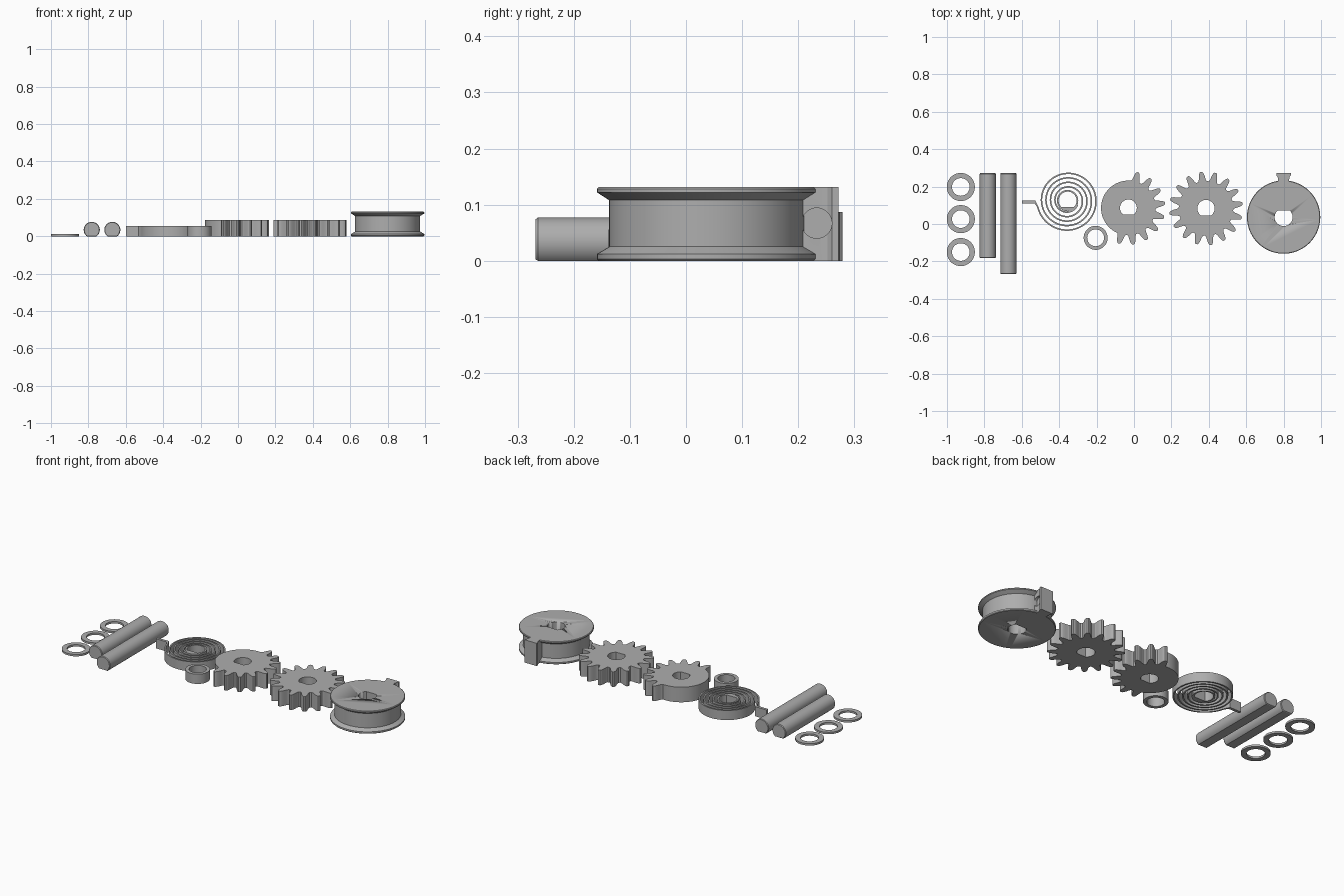
import bpy, bmesh, math
from mathutils import Matrix

if "Cube" in bpy.data.objects:
    bpy.data.objects.remove(bpy.data.objects["Cube"])

grey = bpy.data.materials.new("plain_grey")
grey.diffuse_color = (0.42, 0.42, 0.42, 1)
grey.use_nodes = True
grey.node_tree.nodes["Principled BSDF"].inputs["Base Color"].default_value = grey.diffuse_color


def finish(bm, name, location=(0, 0, 0)):
    bmesh.ops.recalc_face_normals(bm, faces=bm.faces)
    mesh = bpy.data.meshes.new(name)
    bm.to_mesh(mesh)
    bm.free()
    mesh.materials.append(grey)
    ob = bpy.data.objects.new(name, mesh)
    bpy.context.collection.objects.link(ob)
    ob.location = location
    bpy.ops.object.select_all(action='DESELECT')
    bpy.context.view_layer.objects.active = ob
    ob.select_set(True)
    bpy.ops.object.shade_smooth_by_angle(angle=math.radians(30))
    return ob


def prism(name, loops, height, location=(0, 0, 0)):
    """Extrude an outline, with optional holes, upward."""
    bm = bmesh.new()
    edges = []
    for pts in loops:
        vs = [bm.verts.new((x, y, 0)) for x, y in pts]
        edges += [bm.edges.new((vs[i - 1], vs[i])) for i in range(len(vs))]
    bmesh.ops.triangle_fill(bm, edges=edges, use_beauty=True, normal=(0, 0, 1))
    out = bmesh.ops.extrude_face_region(bm, geom=bm.faces[:])
    top = [v for v in out["geom"] if isinstance(v, bmesh.types.BMVert)]
    bmesh.ops.translate(bm, verts=top, vec=(0, 0, height))
    return finish(bm, name, location)


def polar(r, a):
    return (r * math.cos(a), r * math.sin(a))


def circle(r, n=64):
    return [polar(r, math.tau * i / n) for i in range(n)]


def d_shape(r, flat, turn=0.0, n=40):
    """Circle cut by a chord at distance flat below the centre."""
    half = math.acos(flat / r)
    start, span = -math.pi / 2 + half + turn, math.tau - 2 * half
    return [polar(r, start + span * i / n) for i in range(n + 1)]


def gear(first, teeth, total=16, phase=7.5, root=0.146, tip=0.197):
    """Rounded teeth; skipped teeth leave a plain round rim."""
    step = math.tau / total
    tooth = [(-0.42, 0.0), (-0.35, 0.08), (-0.29, 0.25), (-0.24, 0.5),
             (-0.18, 0.75), (-0.12, 0.93), (-0.06, 1.0), (0.06, 1.0),
             (0.12, 0.93), (0.18, 0.75), (0.24, 0.5), (0.29, 0.25),
             (0.35, 0.08), (0.42, 0.0)]
    pts = []
    for k in range(first, first + total):
        a = math.radians(phase) + k * step
        for f, h in tooth:
            lift = h if k < first + teeth else 0
            pts.append(polar(root + (tip - root) * lift, a + f * step))
    return pts


def cut(target, cutter):
    mod = target.modifiers.new("cut", 'BOOLEAN')
    mod.operation, mod.solver, mod.object = 'DIFFERENCE', 'EXACT', cutter
    bpy.context.view_layer.objects.active = target
    bpy.ops.object.modifier_apply(modifier=mod.name)
    bpy.data.objects.remove(cutter)


# washers
for i, y in enumerate((0.198, 0.026, -0.15)):
    prism(f"washer_{i + 1}", [circle(0.075), circle(0.047)], 0.011, (-0.926, y, 0))

# shafts with a flat underside and chamfered ends
for name, x, y0, y1 in (("short_shaft", -0.782, -0.182, 0.272),
                        ("long_shaft", -0.672, -0.268, 0.272)):
    bm = bmesh.new()
    rings = []
    for y, s in ((y0, 0.93), (y0 + 0.004, 1), (y1 - 0.004, 1), (y1, 0.93)):
        rings.append([bm.verts.new((px * s, y, pz * s))
                      for px, pz in d_shape(0.043, 0.034)])
    for a, b in zip(rings, rings[1:]):
        for i in range(len(a)):
            bm.faces.new((a[i - 1], a[i], b[i], b[i - 1]))
    bm.faces.new(rings[0])
    bm.faces.new(rings[-1])
    finish(bm, name, (x, 0, 0.034))

# spiral spring, wound inward from the tail on the left
centre = (-0.355, 0.125, 0)
turns, n, thick = 4.4, 300, 0.008
inner, outer = [], []
for i in range(n + 1):
    t = i / n
    a = math.radians(192) - math.tau * turns * (t - 1)
    r = 0.057 + (0.163 - 0.057) * t
    inner.append(polar(r - thick / 2, a))
    outer.append(polar(r + thick / 2, a))
tail_out = [(-0.172, 0.0), (-0.245, 0.0)]
tail_in = [(-0.245, -0.016), (-0.176, -0.016)]
prism("spiral_spring", [inner + tail_out + tail_in + outer[::-1]], 0.055, centre)
prism("spring_core", [circle(0.057), d_shape(0.048, 0.034)], 0.055, centre)

# bushing
prism("bushing", [circle(0.064), circle(0.045)], 0.056, (-0.205, -0.074, 0))

# gears: one partly toothed, one full
prism("partial_gear", [gear(-5, 9), d_shape(0.045, 0.035)], 0.087, (-0.03, 0.086, 0))
prism("full_gear", [gear(0, 16), d_shape(0.046, 0.037)], 0.087, (0.385, 0.083, 0))

# pulley: lathed profile with a D-shaped bore
bm = bmesh.new()
profile = [(0.193, 0), (0.196, 0.003), (0.196, 0.012), (0.174, 0.025),
           (0.174, 0.108), (0.196, 0.122), (0.196, 0.128), (0.193, 0.131)]
rings = [[bm.verts.new((*p, z)) for p in circle(r, 96)] for r, z in profile]
for a, b in zip(rings, rings[1:]):
    for i in range(96):
        bm.faces.new((a[i - 1], a[i], b[i], b[i - 1]))
bm.faces.new(rings[0])
bm.faces.new(rings[-1])
pulley = finish(bm, "pulley", (0.8, 0.037, 0))
cut(pulley, prism("bore_cutter", [d_shape(0.048, 0.035, math.pi)], 0.3, (0.8, 0.037, -0.1)))

# pulley tab, flared outward, with a round recess on its side
half = [(0.028, 0.15), (0.028, 0.212), (0.031, 0.225), (0.04, 0.229), (0.04, 0.235)]
half = [(0.03, 0.165), (0.03, 0.24), (0.032, 0.252), (0.039, 0.26), (0.039, 0.272)]
tab = prism("pulley_tab", [half + [(-x, y) for x, y in reversed(half)]], 0.131, (0.8, 0, 0))
bm = bmesh.new()
bmesh.ops.create_cone(bm, cap_ends=True, segments=40, radius1=0.027, radius2=0.027,
                      depth=0.06, matrix=Matrix.Rotation(math.pi / 2, 4, 'Y'))
cut(tab, finish(bm, "recess_cutter", (0.845, 0.233, 0.067)))
